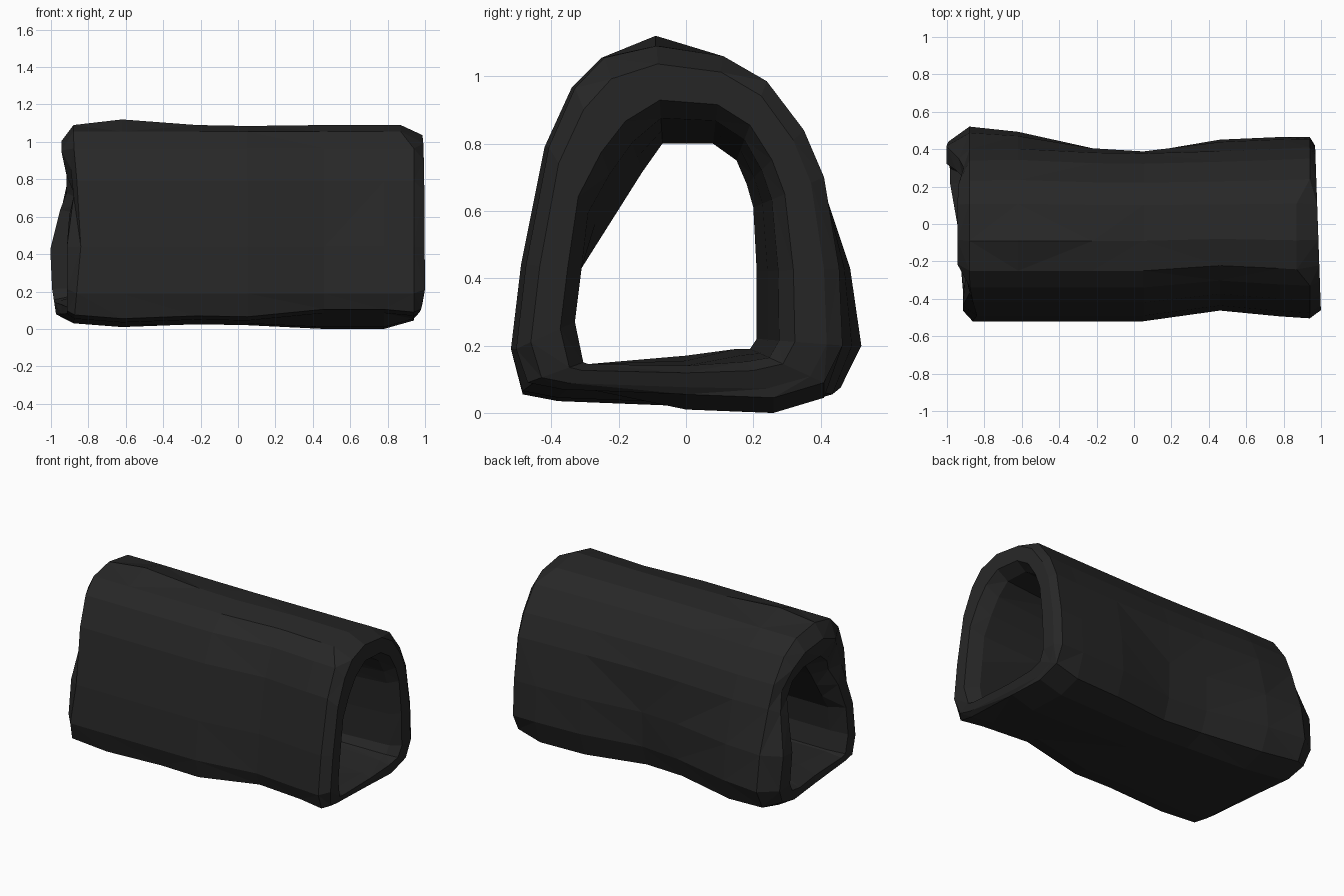
import bpy, bmesh

if "Cube" in bpy.data.objects:
    bpy.data.objects.remove(bpy.data.objects["Cube"])

# Cross-section (y, z): outer skin and inner opening, counterclockwise from bottom left
OUTER = [(-.38, .04), (0, .025), (.26, .015), (.41, .06), (.465, .2), (.455, .43),
         (.41, .7), (.35, .84), (.24, .985), (.11, 1.06), (-.09, 1.09), (-.25, 1.055),
         (-.34, .965), (-.42, .79), (-.49, .44), (-.52, .19), (-.485, .06)]
INNER = [(-.29, .145), (0, .17), (.15, .19), (.19, .19), (.21, .22), (.21, .42),
         (.2, .61), (.18, .68), (.15, .75), (.08, .8), (-.07, .8), (-.13, .715),
         (-.19, .62), (-.25, .525), (-.31, .43), (-.33, .27), (-.305, .15)]
N = len(OUTER)

# Stations along the tube: x, lower right width, upper right width, left width, floor lift, roof lift
STATIONS = [(-.87, 1.12, .97, 1.0, .015, .0), (-.62, 1.06, .98, 1.0, -.005, .03),
            (-.22, .87, .93, 1.0, .01, .0), (.05, .82, .92, 1.0, .005, -.005),
            (.46, .97, .95, .89, -.015, 0), (.78, 1.0, .98, .95, -.015, 0),
            (.935, 1.0, 1.0, .97, .03, 0)]


def section(station):
    x, low, high, left, floor, roof = station
    pts = []
    for y, z in OUTER:
        if y > 0:
            t = min(1, max(0, (z - .3) / .4))
            y *= low + (high - low) * t
        else:
            y *= left
        if z < .1:
            # Front lower edge is chamfered toward the right end
            z += floor + (.06 if y < -.2 and floor < -.01 else 0)
        elif z > 1.07:
            z += roof
        pts.append((y, z))
    return pts


def blend(a, b, t):
    return [(p[0] + (q[0] - p[0]) * t, p[1] + (q[1] - p[1]) * t) for p, q in zip(a, b)]


def left_edge(y, z):
    # Front wall ends slightly short at mid height
    return -.88 + (.045 * max(0, 1 - abs(z - .5) / .5) if y < -.2 else 0)


def left_end(y, z):
    # Uneven lip: bulges out low at the back, dips at mid height
    bulge = .07 * max(0, 1 - abs(z - .35) / .45) if y > .2 else 0
    dip = .045 * max(0, 1 - abs(z - .75) / .2)
    front = .03 if y < -.2 and z < .9 else 0
    return -.945 - bulge + dip + front


def right_edge(y, z):
    return .94 - (.07 if z > 1 else 0)


def right_end(y, z):
    return .983 - .035 * y - .35 * max(0, .16 - z)


bm = bmesh.new()


def ring(pts, x):
    return [bm.verts.new((x(y, z) if callable(x) else x, y, z)) for y, z in pts]


first, last = section(STATIONS[0]), section(STATIONS[-1])
# Mouths: the right one widens upward, the left one widens to the back
right_mouth = [p if p[0] < 0 and p[1] < .5 else q for p, q in zip(INNER, blend(INNER, last, .26))]
left_mouth = [(y * 1.2 if y > 0 else y, z) for y, z in INNER]

rings = [ring(first, left_edge)]
rings += [ring(section(s), s[0]) for s in STATIONS[1:-1]]
rings.append(ring(last, right_edge))
# Rounded lip at the right end
rings.append(ring(blend(last, right_mouth, .25), right_end))
rings.append(ring(blend(last, right_mouth, .75), right_end))
rings.append(ring(right_mouth, .91))
# Inner wall
rings.append(ring(blend(INNER, right_mouth, .5), .5))
rings.append(ring(INNER, 0))
rings.append(ring(blend(INNER, left_mouth, .5), -.45))
# Rounded lip at the left end
rings.append(ring(left_mouth, -.82))
rings.append(ring(blend(left_mouth, first, .3), left_end))
rings.append(ring(blend(left_mouth, first, .7), left_end))

for k, a in enumerate(rings):
    b = rings[(k + 1) % len(rings)]
    for i in range(N):
        j = (i + 1) % N
        bm.faces.new((a[i], a[j], b[j], b[i]))

bmesh.ops.triangulate(bm, faces=bm.faces[:])
bmesh.ops.recalc_face_normals(bm, faces=bm.faces[:])

mesh = bpy.data.meshes.new("hollow_sleeve")
bm.to_mesh(mesh)
bm.free()
sleeve = bpy.data.objects.new("hollow_sleeve", mesh)
bpy.context.collection.objects.link(sleeve)

dark = bpy.data.materials.new("dark_grey")
dark.diffuse_color = (.02, .02, .02, 1)
dark.use_nodes = True
dark.node_tree.nodes["Principled BSDF"].inputs["Base Color"].default_value = dark.diffuse_color
mesh.materials.append(dark)
